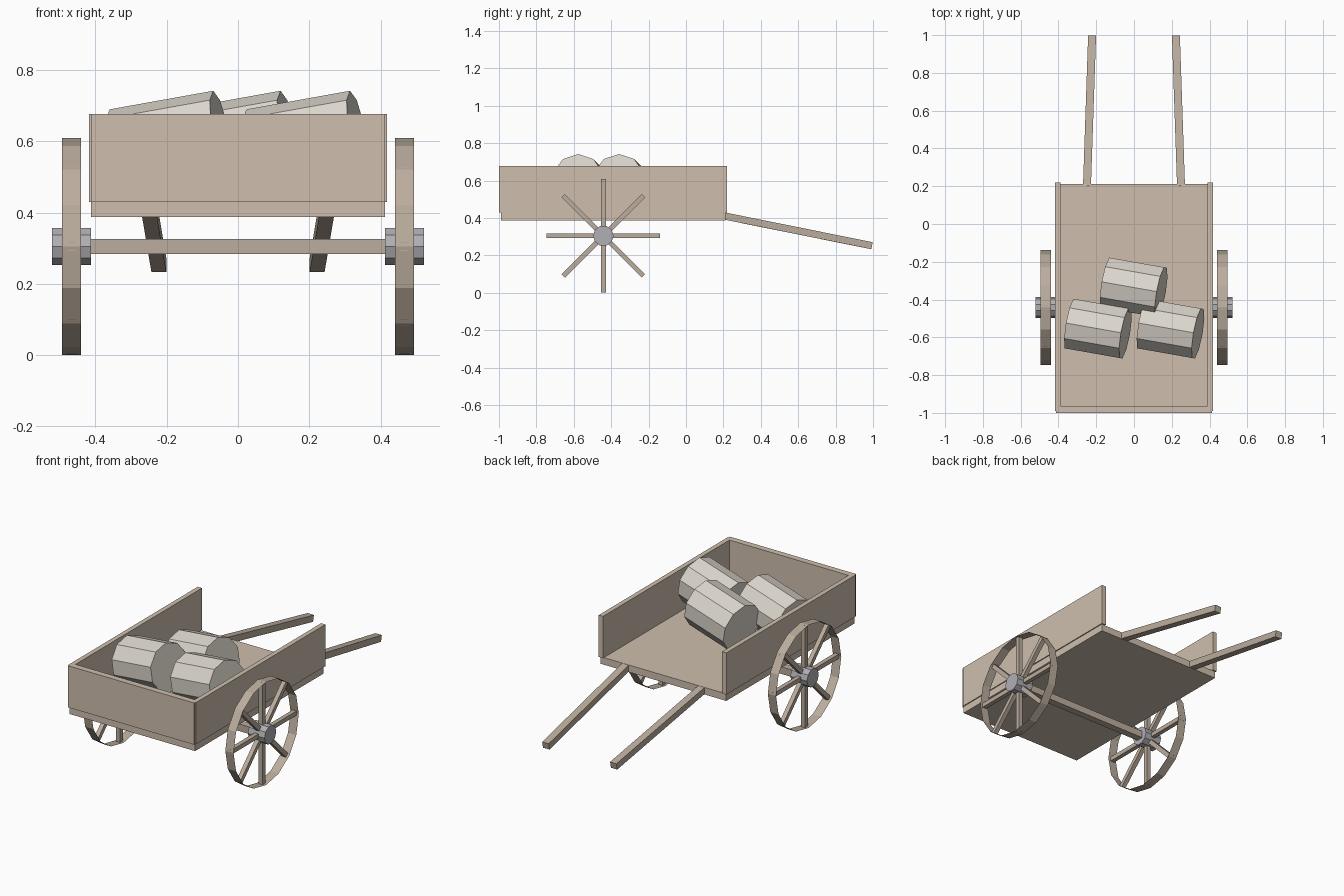
import bpy, bmesh
from math import radians, pi
from mathutils import Matrix, Vector, Euler

if "Cube" in bpy.data.objects:
    bpy.data.objects.remove(bpy.data.objects["Cube"])


def material(name, rgb):
    m = bpy.data.materials.new(name)
    m.diffuse_color = (*rgb, 1)
    m.use_nodes = True
    m.node_tree.nodes["Principled BSDF"].inputs["Base Color"].default_value = m.diffuse_color
    return m


PLANK = material("plank_wood", (0.62, 0.52, 0.42))
BEAM = material("beam_wood", (0.50, 0.42, 0.34))
IRON = material("hub_iron", (0.43, 0.43, 0.46))
LOAD = material("load_grey", (0.72, 0.68, 0.61))


def finish(name, bm, mat):
    me = bpy.data.meshes.new(name)
    bm.to_mesh(me)
    bm.free()
    ob = bpy.data.objects.new(name, me)
    bpy.context.collection.objects.link(ob)
    me.materials.append(mat)
    return ob


def box(name, lo, hi, mat):
    lo, hi = Vector(lo), Vector(hi)
    bm = bmesh.new()
    bmesh.ops.create_cube(bm, size=1, matrix=Matrix.Translation((lo + hi) / 2)
                          @ Matrix.Diagonal((*(hi - lo), 1)))
    return finish(name, bm, mat)


def cylinder_x(name, centre, radius, length, sides, mat, rot=Euler(), roll=0, caps=True):
    # prism whose axis is local x, with a vertex at the top when roll is 0
    bm = bmesh.new()
    m = (Matrix.Translation(centre) @ rot.to_matrix().to_4x4()
         @ Matrix.Rotation(pi / 2, 4, 'Y') @ Matrix.Rotation(roll, 4, 'Z'))
    bmesh.ops.create_cone(bm, cap_ends=caps, segments=sides, radius1=radius,
                          radius2=radius, depth=length,
                          matrix=m @ Matrix.Rotation(pi / 2, 4, 'Z') @ Matrix.Rotation(pi / 2, 4, 'Z'))
    return finish(name, bm, mat)


# cart bed
box("floor", (-0.412, -0.99, 0.388), (0.412, 0.212, 0.43), PLANK)
box("front_board", (-0.413, -1.0, 0.43), (0.413, -0.963, 0.677), PLANK)

# axle
Y, Z, R = -0.442, 0.305, 0.305
box("axle", (-0.43, Y - 0.021, 0.284), (0.43, Y + 0.021, 0.326), BEAM)

for s, side in ((-1, "left"), (1, "right")):
    # side boards
    a, b = sorted((s * 0.39, s * 0.418))
    box(side + "_side_board", (a, -0.99, 0.43), (b, 0.22, 0.677), PLANK)

    # wheel: thin rim, spokes, hub
    c = Vector((s * 0.467, Y, Z))
    cylinder_x(side + "_wheel_rim", c, R, 0.054, 16, BEAM, caps=False)
    cylinder_x(side + "_hub", c, 0.055, 0.109, 10, IRON)
    bm = bmesh.new()
    for i in range(4):
        bmesh.ops.create_cube(bm, size=1, matrix=Matrix.Translation(c)
                              @ Matrix.Rotation(i * pi / 4, 4, 'X')
                              @ Matrix.Diagonal((0.026, 0.026, 2 * R - 0.004, 1)))
    finish(side + "_spokes", bm, BEAM)

    # pull handles, sloping down and slightly inward
    p, q = Vector((s * 0.249, 0.199, 0.412)), Vector((s * 0.222, 0.994, 0.252))
    d = q - p
    rot = d.to_track_quat('Y', 'Z').to_matrix().to_4x4()
    bm = bmesh.new()
    bmesh.ops.create_cube(bm, size=1, matrix=Matrix.Translation((p + q) / 2) @ rot
                          @ Matrix.Diagonal((0.042, d.length, 0.038, 1)))
    finish(side + "_handle", bm, BEAM)

# load of three tilted ten-sided drums, flat side up
tilt = Euler((0, radians(-10), radians(-10)), 'XYZ')
for i, (x, y) in enumerate(((-0.191, -0.554), (0.193, -0.554), (-0.002, -0.336))):
    cylinder_x(f"drum_{i + 1}", (x, y, 0.578), 0.14, 0.30, 10, LOAD, rot=tilt, roll=pi / 10)
